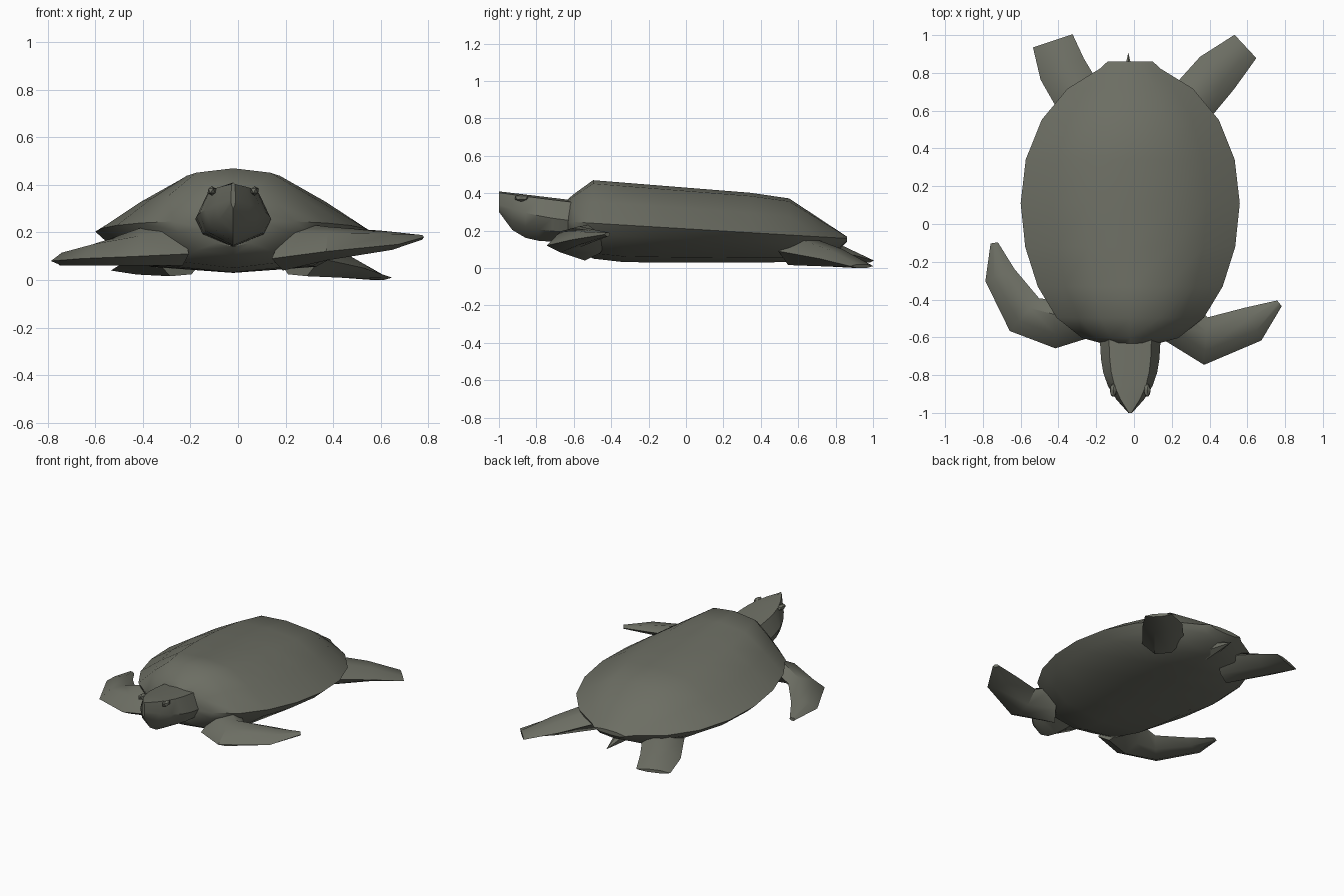
import bpy, bmesh
from math import sin, cos, pi, radians
from mathutils import Vector

if "Cube" in bpy.data.objects:
    bpy.data.objects.remove(bpy.data.objects["Cube"], do_unlink=True)

# Single olive grey for skin and shell
olive = bpy.data.materials.new("olive grey")
olive.use_nodes = True
colour = (0.15, 0.155, 0.125, 1)
olive.diffuse_color = colour
olive.node_tree.nodes["Principled BSDF"].inputs["Base Color"].default_value = colour

CENTRE_X = -0.02


def finish(obj, name):
    """Name, colour and shade a part."""
    obj.name = name
    obj.data.materials.append(olive)
    bpy.ops.object.select_all(action="DESELECT")
    obj.select_set(True)
    bpy.context.view_layer.objects.active = obj
    bpy.ops.object.shade_smooth_by_angle(angle=radians(40))


def loft(name, rings):
    """Skin a list of equal-length point rings and cap both ends."""
    bm = bmesh.new()
    loops = [[bm.verts.new(point) for point in ring] for ring in rings]
    count = len(loops[0])
    for first, second in zip(loops, loops[1:]):
        for i in range(count):
            j = (i + 1) % count
            bm.faces.new((first[i], first[j], second[j], second[i]))
    bm.faces.new(loops[0])
    bm.faces.new(loops[-1])
    bmesh.ops.recalc_face_normals(bm, faces=bm.faces)
    mesh = bpy.data.meshes.new(name)
    bm.to_mesh(mesh)
    bm.free()
    obj = bpy.data.objects.new(name, mesh)
    bpy.context.collection.objects.link(obj)
    finish(obj, name)


def section(y, half_width, rim, top, bottom, upper, lower):
    """Symmetric ring; upper and lower are half profiles of width and height."""
    over = [(w, rim + (top - rim) * h) for w, h in upper]
    under = [(w, rim + (bottom - rim) * h) for w, h in lower]
    half = over + under
    mirrored = [(-w, z) for w, z in reversed(half) if w > 0]
    return [(CENTRE_X + half_width * w, y, z) for w, z in half + mirrored]


# Shell: domed top, sloping rim and flat belly, tapering more to the rear
dome = [(0, 1), (0.4, 0.92), (0.7, 0.5), (1, 0)]
belly = [(0.9, 0.3), (0.6, 0.85), (0, 1)]
rings = []
steps = 10
for i in range(steps + 1):
    t = i / steps
    angle = pi * t
    y = 0.11 - 0.75 * cos(angle)
    half_width = max(0.58 * abs(sin(angle)) ** (0.65 + t / 2), 0.12)
    rim = 0.21 - 0.06 * y
    front_slope = 0.36 + 0.9 * (y + 0.64)
    rear_slope = rim + 0.01 + 0.6 * (0.86 - y)
    top = min(0.43 - 0.08 * y, front_slope, rear_slope)
    bottom = 0.03 + 0.11 * cos(angle) ** 8
    rings.append(section(y, half_width, rim, top, bottom, dome, belly))
loft("shell", rings)

# Head: neck narrowing to a raised beak
skull = [(0, 1), (0.7, 0.9), (1, 0)]
jaw = [(0.8, 0.55), (0, 1)]
rings = []
steps = 7
for i in range(steps + 1):
    t = i / steps
    half_width = max(0.16 * (1 - t ** 4), 0.01)
    rim = 0.25 + 0.09 * t * t
    top = 0.35 + 0.06 * t
    bottom = 0.14 + 0.16 * t ** 6
    rings.append(section(-0.5 - t / 2, half_width, rim, top, bottom, skull, jaw))
loft("head", rings)

# Brow ridges over the eyes
for side, name in ((-1, "right_brow"), (1, "left_brow")):
    bpy.ops.mesh.primitive_ico_sphere_add(
        subdivisions=1, radius=0.02,
        location=(CENTRE_X + side * 0.09, -0.88, 0.375))
    brow = bpy.context.object
    brow.scale.y = 2
    finish(brow, name)


def flipper(name, path, width, taper, root_z, tip_z, tilt):
    """Sweep a flat hexagon along a plan path, leading edge tilted down."""
    points = [Vector(p) for p in path]
    last = len(points) - 1
    side = 1 if points[last].x > 0 else -1
    rings = []
    for i, point in enumerate(points):
        t = i / last
        along = points[min(i + 1, last)] - points[max(i - 1, 0)]
        outward = Vector((along.y, -along.x)).normalized() * side
        reach = outward * width * (1 - taper * t ** 3) / 2
        height = root_z + (tip_z - root_z) * t
        drop = tilt * (1 - t) / 2
        lead = (point + reach).to_3d() + Vector((0, 0, height - drop))
        trail = (point - reach).to_3d() + Vector((0, 0, height + drop))
        up = Vector((0, 0, 0.01 + 0.07 * (1 - t)))
        a, b = lead.lerp(trail, 0.3), lead.lerp(trail, 0.7)
        rings.append([lead, a + up, b + up, trail, b - up, a - up])
    loft(name, rings)


# Front flippers: the left reaches out, the right curls back
flipper("left_front_flipper",
        [(0.22, -0.5), (0.38, -0.62), (0.63, -0.53), (0.77, -0.42)],
        width=0.26, taper=0.85, root_z=0.14, tip_z=0.18, tilt=0.1)
flipper("right_front_flipper",
        [(-0.25, -0.47), (-0.42, -0.53), (-0.58, -0.48), (-0.71, -0.27), (-0.74, -0.1)],
        width=0.26, taper=0.85, root_z=0.16, tip_z=0.07, tilt=0.1)

# Rear flippers: broad and blunt
flipper("left_rear_flipper",
        [(0.25, 0.58), (0.44, 0.8), (0.59, 0.94)],
        width=0.26, taper=0.35, root_z=0.1, tip_z=0.01, tilt=0.02)
flipper("right_rear_flipper",
        [(-0.24, 0.58), (-0.38, 0.82), (-0.43, 0.97)],
        width=0.26, taper=0.15, root_z=0.1, tip_z=0.04, tilt=0.02)

# Small pointed tail
bpy.ops.mesh.primitive_cone_add(
    vertices=6, radius1=0.06, depth=0.24,
    location=(-0.03, 0.79, 0.08), rotation=(radians(-100), 0, 0))
finish(bpy.context.object, "tail")
